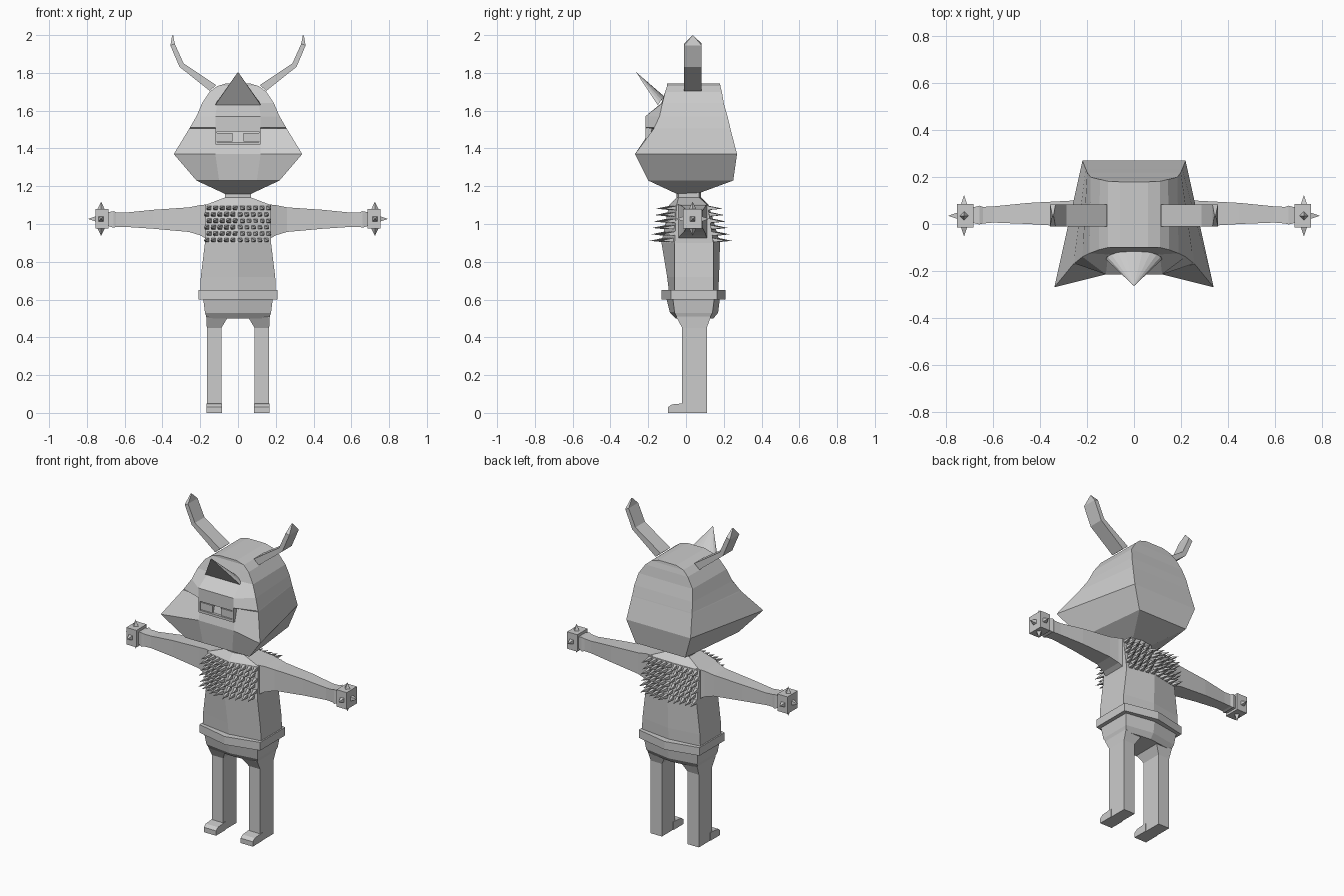
import bpy, bmesh, math
from mathutils import Vector

if "Cube" in bpy.data.objects:
    bpy.data.objects.remove(bpy.data.objects["Cube"])

grey = bpy.data.materials.new("plain grey")
grey.diffuse_color = (0.6, 0.6, 0.6, 1)
grey.use_nodes = True
grey.node_tree.nodes["Principled BSDF"].inputs["Base Color"].default_value = grey.diffuse_color


def finish(name, bm, mirror=False):
    bmesh.ops.recalc_face_normals(bm, faces=bm.faces)
    me = bpy.data.meshes.new(name)
    bm.to_mesh(me)
    bm.free()
    me.materials.append(grey)
    ob = bpy.data.objects.new(name, me)
    bpy.context.collection.objects.link(ob)
    if mirror:
        mod = ob.modifiers.new("mirror", 'MIRROR')
        mod.use_mirror_merge = False
    return ob


def add_loft(bm, rings):
    """Skin a list of equal-length point rings and cap both ends."""
    vs = [[bm.verts.new(p) for p in r] for r in rings]
    n = len(vs[0])
    for a, b in zip(vs, vs[1:]):
        for i in range(n):
            j = (i + 1) % n
            bm.faces.new((a[i], a[j], b[j], b[i]))
    bm.faces.new(vs[0])
    bm.faces.new(vs[-1])


def loft(name, rings, mirror=False):
    bm = bmesh.new()
    add_loft(bm, rings)
    return finish(name, bm, mirror)


def add_spike(bm, base, direction, r, length):
    """Four-sided spike pointing along direction."""
    base, d = Vector(base), Vector(direction).normalized()
    u = d.orthogonal().normalized() if abs(d.z) > 0.9 else d.cross(Vector((0, 0, 1))).normalized()
    w = d.cross(u)
    vs = [bm.verts.new(base + (u * a + w * b) * r) for a, b in ((1, 1), (-1, 1), (-1, -1), (1, -1))]
    tip = bm.verts.new(base + d * length)
    for i in range(4):
        bm.faces.new((vs[i], vs[(i + 1) % 4], tip))
    bm.faces.new(vs)


def box_ring_z(x0, x1, y0, y1, z):
    return [(x0, y0, z), (x1, y0, z), (x1, y1, z), (x0, y1, z)]


def box_ring_x(x, y0, y1, z0, z1):
    return [(x, y0, z0), (x, y1, z0), (x, y1, z1), (x, y0, z1)]


def hex_ring(z, x, yf, yb, cf, cb):
    return [(0, cf, z), (x, yf, z), (x, yb, z), (0, cb, z), (-x, yb, z), (-x, yf, z)]


# Head: arched crown, wide front cheeks, raised brow over the eyes
# z, cheek x, cheek y, back x, back y, face x, face y
head_rows = [
    (1.16, .07, -.05, .06, .06, .03, -.05),
    (1.23, .22, -.20, .17, .25, .10, -.20),
    (1.37, .34, -.27, .22, .27, .12, -.215),
    (1.505, .258, -.17, .206, .235, .12, -.18),
    (1.51, .255, -.168, .205, .234, .12, -.215),
    (1.57, .22, -.14, .20, .22, .12, -.215),
    (1.64, .19, -.125, .185, .20, .11, -.13),
    (1.70, .15, -.11, .145, .19, .08, -.11),
    (1.73, .11, -.10, .11, .182, .05, -.10),
    (1.745, .06, -.10, .06, .18, .03, -.10)]
loft("head", [[(0, iy, z), (ix, iy, z), (fx, fy, z), (bx, by, z), (0, by, z),
               (-bx, by, z), (-fx, fy, z), (-ix, iy, z)]
              for z, fx, fy, bx, by, ix, iy in head_rows])

# Visor rim and two eye plates
bm = bmesh.new()
for x0, x1, z0, z1 in ((-.12, .12, 1.49, 1.51), (-.12, .12, 1.42, 1.435),
                       (-.12, -.11, 1.435, 1.49), (.11, .12, 1.435, 1.49)):
    add_loft(bm, [box_ring_z(x0, x1, -.214, -.17, z) for z in (z0, z1)])
finish("visor_rim", bm)
loft("eye", [box_ring_z(.03, .11, -.208, -.17, z) for z in (1.437, 1.482)], True)

# Forehead horn: half cone with a flat underside
bm = bmesh.new()
base = [bm.verts.new((.12 * math.cos(a), -.15 + .035 * math.sin(a), 1.63 + .045 * math.sin(a)))
        for a in [math.pi * i / 10 for i in range(11)]]
tip = bm.verts.new((0, -.265, 1.805))
for i in range(11):
    bm.faces.new((base[i], base[(i + 1) % 11], tip))
bm.faces.new(base)
finish("forehead_horn", bm)

# Bent flat antennae with a pointed tip
path = [(.115, 1.735, .15, 1.705), (.288, 1.85, .31, 1.832), (.335, 1.955, .358, 1.945)]
rings = [[(x0, -.01, z0), (x1, -.01, z1), (x1, .083, z1), (x0, .083, z0)] for x0, z0, x1, z1 in path]
rings.append([(.343, .034, 1.998), (.349, .034, 1.998), (.349, .039, 1.998), (.343, .039, 1.998)])
loft("antenna", rings, True)

# Torso with a ridge down the middle of chest and back
loft("torso", [hex_ring(.64, .20, -.06, .145, -.09, .17),
               hex_ring(.72, .197, -.06, .145, -.10, .175),
               hex_ring(.90, .175, -.06, .145, -.13, .18),
               hex_ring(1.10, .175, -.05, .115, -.09, .12),
               hex_ring(1.14, .07, -.04, .07, -.05, .08),
               hex_ring(1.17, .07, -.04, .07, -.05, .08)])
loft("belt", [hex_ring(z, .208, -.08, .165, -.13, .21) for z in (.60, .65)])
loft("hips", [hex_ring(.50, .165, -.045, .125, -.055, .145),
              hex_ring(.53, .175, -.06, .14, -.085, .17),
              hex_ring(.61, .185, -.07, .15, -.105, .18)])

# Rows of spikes over chest and back
for name, sign, c_low, c_high, s_low, s_high in (("chest_spikes", -1, -.13, -.09, -.06, -.05),
                                                 ("back_spikes", 1, .18, .12, .145, .115)):
    bm = bmesh.new()
    for row in range(6):
        z = .915 + row * .034
        t = (z - .9) / .2
        centre = c_low + (c_high - c_low) * t
        side = s_low + (s_high - s_low) * t
        for col in range(10):
            x = -.157 + col * .0345 + (.006 if row % 2 else -.006)
            y = centre + (side - centre) * abs(x) / .175
            lean = math.copysign(.22, x)
            add_spike(bm, (x, y - sign * .006, z), (lean, sign, -.05), .0115, .078)
    finish(name, bm)

# Arms tapering to a narrow wrist
arm = [(.15, -.05, .115, .91, 1.105), (.20, -.03, .105, .94, 1.10), (.26, -.012, .10, .958, 1.088),
       (.45, 0, .09, .975, 1.075), (.60, .006, .075, .985, 1.06), (.645, .002, .073, .985, 1.062),
       (.66, -.002, .078, .98, 1.068), (.69, .006, .07, .99, 1.062)]
loft("arm", [box_ring_x(*a) for a in arm], True)

# Block hands with a spike on each outer face
bm = bmesh.new()
add_loft(bm, [box_ring_x(x, -.015, .085, .975, 1.08) for x in (.685, .755)])
for p, d in (((.755, .035, 1.027), (1, 0, 0)), ((.725, .085, 1.027), (0, 1, 0)),
             ((.725, -.015, 1.027), (0, -1, 0)), ((.725, .035, 1.08), (0, 0, 1)),
             ((.725, .035, .975), (0, 0, -1))):
    add_spike(bm, p, d, .013, .038)
finish("spiked_hand", bm, True)

# Legs flaring into the hips, and feet
loft("leg", [box_ring_z(.088, .165, -.02, .11, 0), box_ring_z(.088, .165, -.02, .11, .45),
             box_ring_z(.055, .168, -.05, .13, .505), box_ring_z(.05, .17, -.05, .13, .53)], True)
foot = [(.0, 0), (-.095, 0), (-.095, .03), (-.075, .045), (-.02, .05), (0, .05)]
loft("foot", [[(x, y, z) for y, z in foot] for x in (.084, .168)], True)
